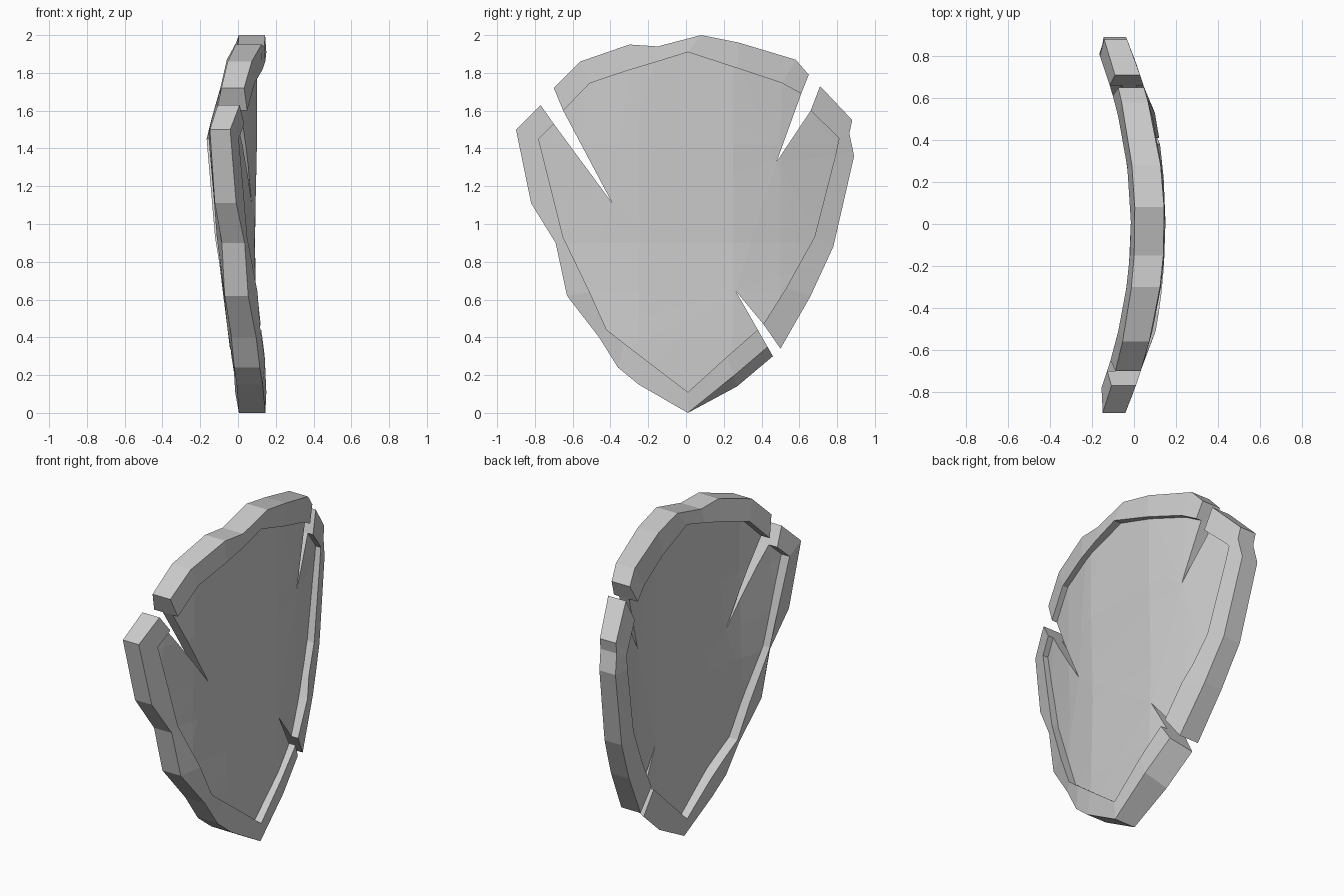
import bpy, bmesh

if "Cube" in bpy.data.objects:
    bpy.data.objects.remove(bpy.data.objects["Cube"])

# Rim pieces: stations of (outer y, outer z, inner y, inner z), running
# anticlockwise in the view from +x
LOWER = [(-.77, 1.63, -.70, 1.53), (-.90, 1.50, -.78, 1.45), (-.82, 1.11, -.70, 1.13),
         (-.69, .90, -.65, .93), (-.63, .62, -.51, .64), (-.46, .40, -.42, .44),
         (-.36, .24, -.33, .37), (-.25, .15, -.20, .27), (.01, .00, .01, .11),
         (.27, .14, .22, .30), (.46, .30, .38, .44)]
RIGHT = [(.50, .34, .41, .47), (.66, .62, .53, .66), (.72, .75, .59, .77),
         (.78, .88, .68, .93), (.89, 1.36, .79, 1.36), (.865, 1.48, .81, 1.45),
         (.88, 1.55, .80, 1.465), (.71, 1.73, .66, 1.60)]
TOP = [(.65, 1.79, .61, 1.69), (.58, 1.87, .51, 1.745), (.28, 1.96, .27, 1.825),
       (.08, 2.00, .01, 1.91), (-.15, 1.94, -.15, 1.86), (-.30, 1.95, -.30, 1.815),
       (-.56, 1.86, -.51, 1.745), (-.70, 1.72, -.65, 1.60)]


def bow(y, x0, k=.24):
    """Curve of the shield across its width."""
    return x0 - k * y * y


def finish(bm, name):
    bmesh.ops.recalc_face_normals(bm, faces=bm.faces[:])
    mesh = bpy.data.meshes.new(name)
    bm.to_mesh(mesh)
    bm.free()
    bpy.context.collection.objects.link(bpy.data.objects.new(name, mesh))


def rim(name, stations, bevelled=()):
    """Four-sided bar, a little thinner at the outer edge."""
    bm = bmesh.new()
    rings = []
    for i, (oy, oz, iy, iz) in enumerate(stations):
        t = .35 if i in bevelled else 0      # front edge worn back
        fy, fz = oy + t * (iy - oy), oz + t * (iz - oz)
        k = .18 if iz < .7 else .24          # lower part bulges forward
        pts = [(bow(fy, .145, .23), fy, fz), (bow(iy, .15, k), iy, iz),
               (bow(iy, -.015, .23), iy, iz), (bow(oy, .005, .19), oy, oz)]
        rings.append([bm.verts.new(p) for p in pts])
    for a, b in zip(rings, rings[1:]):
        for k in range(4):
            n = (k + 1) % 4
            bm.faces.new((a[k], a[n], b[n], b[k]))
    bm.faces.new(rings[0])
    bm.faces.new(rings[-1])
    finish(bm, name)


rim("lower_rim", LOWER, bevelled=(9, 10))
rim("right_rim", RIGHT)
rim("top_rim", TOP)

# Bowed panel set inside the rim, with three split notches
outline = []
for stations, apex, after in ((LOWER, (.26, .65), RIGHT), (RIGHT, (.48, 1.33), TOP),
                              (TOP, (-.39, 1.11), LOWER)):
    outline += [((oy + 2 * iy) / 3, (oz + 2 * iz) / 3) for oy, oz, iy, iz in stations]
    outline += [stations[-1][2:], apex, after[0][2:]]

bm = bmesh.new()
bm.faces.new([bm.verts.new((0, y, z)) for y, z in outline])
bm.normal_update()
bmesh.ops.triangulate(bm, faces=bm.faces[:])
cuts = [((0, y, 0), (0, 1, 0)) for y in (-.5, -.25, .25, .5)]
cuts += [((0, 0, z), (0, 0, 1)) for z in (.4, .9, 1.42)]
for co, no in cuts:
    bmesh.ops.bisect_plane(bm, geom=bm.verts[:] + bm.edges[:] + bm.faces[:],
                           plane_co=co, plane_no=no)
for v in bm.verts:
    dip = .012 * max(0, 1 - abs(v.co.z - .9) / .5)
    v.co.x = min(.102, bow(v.co.y, .115)) - dip
back = bmesh.ops.extrude_face_region(bm, geom=bm.faces[:], use_keep_orig=True)["geom"]
for v in back:
    if isinstance(v, bmesh.types.BMVert):
        v.co.x -= .068
finish(bm, "panel")
